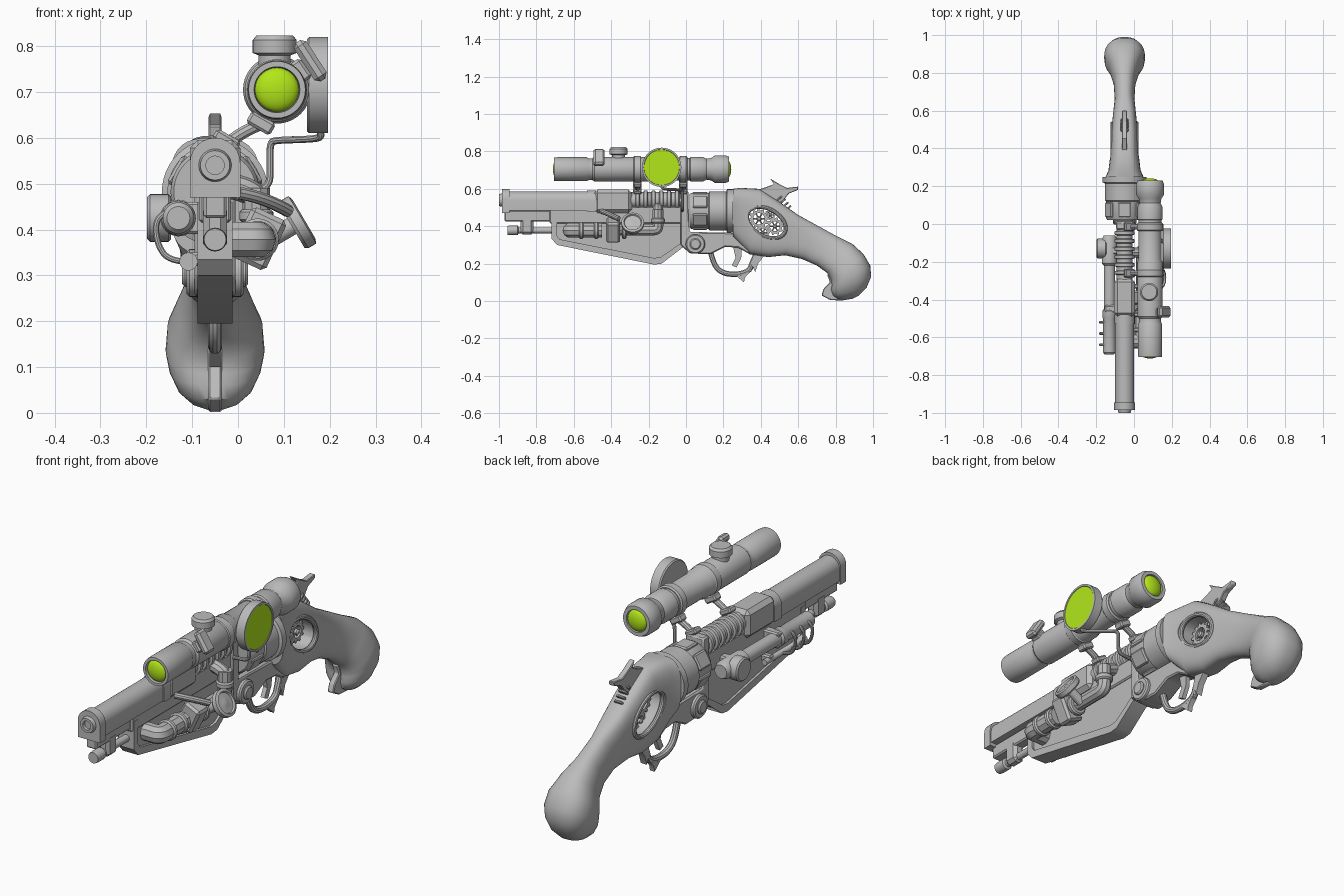
import bpy, bmesh
from math import sin, cos, pi, radians, copysign
from mathutils import Vector, Matrix

if "Cube" in bpy.data.objects:
    bpy.data.objects.remove(bpy.data.objects["Cube"])

C = -0.05          # centre plane of the gun body
made = []


def material(name, rgb):
    m = bpy.data.materials.new(name)
    m.use_nodes = True
    m.diffuse_color = (*rgb, 1)
    m.node_tree.nodes["Principled BSDF"].inputs["Base Color"].default_value = (*rgb, 1)
    return m


METAL = material("grey metal", (0.5, 0.5, 0.5))
GLASS = material("green glass", (0.45, 0.8, 0.01))


def add_object(name, mesh, mat=METAL):
    mesh.materials.clear()
    mesh.materials.append(mat)
    ob = bpy.data.objects.new(name, mesh)
    bpy.context.collection.objects.link(ob)
    made.append(ob)
    return ob


def finish(bm, name, mat=METAL):
    bmesh.ops.remove_doubles(bm, verts=bm.verts, dist=1e-5)
    bmesh.ops.recalc_face_normals(bm, faces=bm.faces)
    mesh = bpy.data.meshes.new(name)
    bm.to_mesh(mesh)
    bm.free()
    return add_object(name, mesh, mat)


def skin(name, rings, mat=METAL, caps=True, closed=False):
    """Join rings of points with quads."""
    bm = bmesh.new()
    loops = [[bm.verts.new(p) for p in ring] for ring in rings]
    pairs = list(zip(loops, loops[1:])) + ([(loops[-1], loops[0])] if closed else [])
    for a, b in pairs:
        for i in range(len(a)):
            j = (i + 1) % len(a)
            bm.faces.new((a[i], a[j], b[j], b[i]))
    if caps and not closed:
        bm.faces.new(loops[0])
        bm.faces.new(loops[-1])
    return finish(bm, name, mat)


def prism(name, outline, lo, hi, axis="x", bevel=0, mat=METAL):
    """Extrude a (y, z) outline along x, or an (x, z) outline along y."""
    bm = bmesh.new()
    place = (lambda d, p: (d, *p)) if axis == "x" else (lambda d, p: (p[0], d, p[1]))
    a, b = [[bm.verts.new(place(d, p)) for p in outline] for d in (lo, hi)]
    for i in range(len(a)):
        bm.faces.new((a[i - 1], a[i], b[i], b[i - 1]))
    bm.faces.new(a)
    bm.faces.new(b)
    if bevel:
        bmesh.ops.recalc_face_normals(bm, faces=bm.faces)
        bmesh.ops.bevel(bm, geom=bm.edges[:], offset=bevel, segments=1, affect="EDGES")
    return finish(bm, name, mat)


def lathe(name, origin, direction, profile, n=32, mat=METAL):
    """Turn (radius, distance) points around an axis."""
    q = Vector(direction).to_track_quat("Z", "Y")
    rings = [[Vector(origin) + q @ Vector((r * cos(2 * pi * i / n), r * sin(2 * pi * i / n), d))
              for i in range(n)] for r, d in profile]
    return skin(name, rings, mat, caps=profile[0][0] > 0)


def disc(name, origin, direction, r, half, n=32, mat=METAL, chamfer=0.006):
    c = min(chamfer, half * 0.5)
    return lathe(name, origin, direction,
                 [(0, -half), (r - c, -half), (r, c - half), (r, half - c), (r - c, half), (0, half)], n, mat)


def tube(name, points, r, cyclic=False, smooth=True):
    cu = bpy.data.curves.new(name, "CURVE")
    cu.dimensions = "3D"
    cu.bevel_depth, cu.bevel_resolution, cu.use_fill_caps = r, 3, True
    sp = cu.splines.new("NURBS" if smooth else "POLY")
    sp.points.add(len(points) - 1)
    for p, co in zip(sp.points, points):
        p.co = (*co, 1)
    sp.use_cyclic_u, sp.use_endpoint_u, sp.order_u, sp.resolution_u = cyclic, True, 3, 5
    tmp = bpy.data.objects.new(name + "_path", cu)
    mesh = bpy.data.meshes.new_from_object(tmp)
    bpy.data.objects.remove(tmp)
    mesh.name = name
    return add_object(name, mesh)


def box(name, centre, size, tilt=0, bevel=0.006):
    bm = bmesh.new()
    bmesh.ops.create_cube(bm, size=1, matrix=Matrix.Diagonal((*size, 1)))
    bmesh.ops.bevel(bm, geom=bm.edges[:], offset=bevel, segments=1, affect="EDGES")
    bm.transform(Matrix.Translation(centre) @ Matrix.Rotation(radians(tilt), 4, "Y"))
    return finish(bm, name)


def gear(name, y, z, r, teeth):
    n = teeth * 4
    def ring(x, inner):
        rad = [inner or r * (1 if i % 4 < 2 else 0.8) for i in range(n)]
        return [(x, y + rad[i] * cos(2 * pi * i / n), z + rad[i] * sin(2 * pi * i / n)) for i in range(n)]
    lo, hi = C - 0.012, C + 0.012
    skin(name, [ring(lo, 0), ring(hi, 0), ring(hi, r * 0.55), ring(lo, r * 0.55)], closed=True)
    disc(name + "_hub", (C, y, z), (1, 0, 0), r * 0.25, 0.02, 12)
    for k in range(3):
        a = k * pi / 3
        dy, dz = r * 0.7 * cos(a), r * 0.7 * sin(a)
        tube(name + "_spoke", [(C, y - dy, z - dz), (C, y + dy, z + dz)], 0.004, smooth=False)


# Grip: each section is top y, top z, bottom y, bottom z, half width
sections = [(.25, .60, .25, .345, .10), (.29, .605, .28, .31, .085), (.39, .60, .34, .25, .075),
            (.50, .53, .44, .235, .072), (.60, .46, .53, .245, .062), (.70, .405, .62, .225, .052),
            (.80, .35, .70, .19, .058), (.89, .305, .755, .15, .08), (.95, .25, .775, .115, .104),
            (.985, .19, .78, .085, .108), (.99, .13, .775, .06, .10), (.965, .07, .785, .03, .08),
            (.925, .03, .81, .012, .05), (.89, .012, .84, .004, .015)]
rings = []
for k, (ty, tz, by, bz, w) in enumerate(sections):
    e = 0.62 if k < 5 else 0.85
    f = lambda v: copysign(abs(v) ** e, v)
    angles = [2 * pi * i / 40 for i in range(40)]
    rings.append([(C + w * f(cos(a)), (ty + by) / 2 + (ty - by) / 2 * f(sin(a)),
                   (tz + bz) / 2 + (tz - bz) / 2 * f(sin(a))) for a in angles])
grip = skin("grip", rings)

# Tilted oval window cut through the grip
t = radians(-30)
oval = [(.43 + .112 * cos(a) * cos(t) - .072 * sin(a) * sin(t),
         .42 + .112 * cos(a) * sin(t) + .072 * sin(a) * cos(t)) for a in [2 * pi * i / 32 for i in range(32)]]
cutter = prism("window_cutter", oval, -.3, .2)
cutter.hide_render = True
cut = grip.modifiers.new("window", "BOOLEAN")
cut.object, cut.solver = cutter, "EXACT"
bpy.context.view_layer.update()
grip.data = bpy.data.meshes.new_from_object(grip.evaluated_get(bpy.context.evaluated_depsgraph_get()))
grip.modifiers.clear()
made.remove(cutter)
bpy.data.objects.remove(cutter)
for s in (-1, 1):
    tube("window_rim", [(C + s * .064, y, z) for y, z in oval], .011, cyclic=True)
for y, z, r, teeth in [(.39, .44, .055, 12), (.475, .40, .048, 10), (.41, .365, .04, 8), (.45, .46, .03, 8)]:
    gear("gear", y, z, r, teeth)

# Pommel spur, hammer and its spring
prism("pommel_spur", [(.80, .17), (.755, .14), (.77, .10), (.735, .065), (.725, .03), (.77, .006), (.84, .002),
                      (.87, .05)], C - .015, C + .015, bevel=.004)
prism("hammer", [(.37, .59), (.43, .61), (.47, .625), (.45, .655), (.50, .625), (.54, .605), (.60, .612),
                 (.60, .595), (.55, .575), (.515, .53), (.49, .50), (.42, .54)], C - .014, C + .014, bevel=.003)
for i in range(4):
    disc("hammer_spring", (C, .50 + i * .015, .55 - i * .018), (0, .6, -.7), .022, .005, 16)

# Trigger and its guard
guard = [(.13, .27), (.145, .20), (.19, .15), (.27, .14), (.34, .16), (.355, .21), (.38, .26)]
tube("trigger_guard", [(C, y, z) for y, z in guard], .015)
prism("guard_spur", [(.25, .15), (.31, .10), (.315, .125), (.35, .165)], C - .012, C + .012)
prism("guard_rear_spur", [(.36, .25), (.35, .2), (.37, .155), (.385, .2), (.42, .245)], C - .015, C + .015)
prism("trigger", [(.25, .30), (.265, .23), (.245, .19), (.27, .18), (.295, .23), (.30, .30)], C - .01, C + .01)

# Lower frame, hinge and standing plate
prism("lower_frame", [(-.03, .59), (.012, .59), (.018, .37), (.25, .365), (.34, .32), (.34, .25), (.28, .285),
                      (.21, .29), (.13, .25), (.02, .255), (-.03, .30)], C - .045, C + .045, bevel=.006)
disc("hinge", (C, .05, .305), (1, 0, 0), .052, .062)
disc("hinge_pin", (C, .05, .305), (1, 0, 0), .03, .072)

# Revolving drum with raised panels
lathe("drum", (C, 0, .482), (0, 1, 0), [(0, .02), (.09, .02), (.097, .03), (.097, .12), (.104, .125), (.104, .215),
                                       (.116, .22), (.116, .25), (0, .25)], 48)
for k in range(6):
    a = k * pi / 3
    box("drum_panel", (C + .092 * sin(a), .075, .482 + .092 * cos(a)), (.07, .08, .02), k * 60)

# Barrel with arched section, muzzle and breech
def arch(w, low, high):
    return [(C - w, low), (C + w, low)] + [(C + w * cos(a), high - w + w * sin(a))
                                           for a in [pi * i / 12 for i in range(13)]]

prism("barrel", arch(.05, .485, .587), -.97, -.47, "y")
prism("muzzle_band", arch(.055, .47, .6), -.985, -.945, "y")
prism("barrel_collar", arch(.054, .48, .592), -.53, -.48, "y")
lathe("muzzle_ring", (C, 0, .54), (0, 1, 0), [(0, -.96), (.02, -.96), (.02, -1), (.032, -1), (.037, -.98), (0, -.98)])
box("breech_block", (C, -.39, .533), (.11, .20, .125), bevel=.018)
ribs = [(0, -.3), (.042, -.3)]
for i in range(6):
    y = -.27 + i * .042
    ribs += [(.042, y), (.052, y + .004), (.052, y + .02), (.042, y + .024)]
lathe("ribbed_chamber", (C, 0, .54), (0, 1, 0), ribs + [(.042, -.02), (0, -.02)])
box("under_rail", (C, -.83, .455), (.05, .28, .06))
box("receiver_core", (C, -.37, .46), (.07, .72, .09))

# Cleaning rod under the barrel
lathe("front_rod", (C, 0, .378), (0, 1, 0), [(0, -.955), (.024, -.955), (.026, -.94), (.026, -.90), (.016, -.895),
                                            (.016, -.7), (0, -.7)], 20)
box("rod_bracket", (C, -.85, .405), (.052, .07, .10), bevel=.014)

# Fore stock with thick lower rim
lower = [(-.72, .46), (-.72, .335), (-.69, .30), (-.17, .195), (-.13, .20), (0, .30)]
prism("fore_stock", lower + [(0, .46)], C - .027, C + .027)
inner = [(-.02, .315), (-.135, .235), (-.17, .23), (-.675, .33), (-.69, .35), (-.69, .46)]
prism("fore_stock_rim", lower + inner, C - .038, C + .038)

# Steam pipes and valve on the left flank
tube("front_pipe", [(C, -.62, .378), (.02, -.62, .378), (.043, -.62, .378), (.043, -.58, .378), (.043, -.45, .378)], .04)
for y in (-.56, -.48, -.33):
    disc("pipe_band", (.043, y, .378), (0, 1, 0), .046, .012)
box("valve_box", (.045, -.39, .38), (.085, .075, .12), 25, .01)
tube("rear_pipe", [(.04, -.36, .38), (.04, -.2, .38), (.04, -.15, .38), (.04, -.15, .42), (.04, -.15, .49)], .03)
tube("upper_pipe", [(.04, -.15, .46), (.04, -.15, .49), (C, -.15, .50)], .028)
disc("pipe_collar", (.04, -.15, .43), (0, 0, 1), .037, .014)
lathe("valve_wheel", (.13, -.285, .415), (.85, 0, .5), [(0, -.09), (.02, -.09), (.02, -.015), (.055, -.015), (.06, -.008),
                                                      (.06, .012), (.048, .016), (.044, .008), (.015, .008), (0, .014)])
tube("valve_link", [(0, -.45, .48), (.06, -.42, .47), (.11, -.36, .44)], .014)

# Pressure canister and wire hoops on the right flank
lathe("canister", (-.13, 0, .425), (0, 1, 0), [(0, -.69), (.025, -.69), (.034, -.68), (.034, -.5), (.038, -.49),
                                              (.038, -.46), (.03, -.45), (.03, -.22), (.04, -.21), (.04, -.08), (.03, -.06), (0, -.06)])
disc("canister_cap", (-.172, -.13, .425), (1, 0, 0), .052, .026)
disc("canister_knob", (-.18, -.13, .425), (1, 0, 0), .034, .018)
for y in (-.45, -.14):
    box("canister_clamp", (-.105, y, .425), (.10, .04, .07))
lathe("lower_rod", (-.108, 0, .33), (0, 1, 0), [(0, -.68), (.02, -.68), (.02, -.66), (.013, -.65), (.013, -.4), (0, -.4)], 16)
box("rod_mount", (-.09, -.44, .335), (.06, .03, .03))
for y in (-.64, -.58, -.52):
    tube("wire_hoop", [(-.15, y, .44), (-.18, y, .43), (-.178, y, .37), (-.15, y, .33), (-.108, y, .33)], .007)

# Telescopic sight
S, H = .085, .705
lathe("scope_tube", (S, 0, H), (0, 1, 0), [(0, -.685), (.048, -.685), (.05, -.705), (.062, -.705), (.064, -.69), (.064, -.53),
                                          (.058, -.52), (.058, -.5), (.066, -.49), (.066, -.2), (.06, -.19), (.06, .02),
                                          (.066, .025), (.066, .09), (.056, .11), (.06, .135), (.074, .155),
                                          (.074, .21), (.066, .23), (.05, .23), (.048, .215), (0, .215)], 40)
for y, s in ((-.69, -1), (.22, 1)):
    lathe("lens", (S, y, H), (0, s, 0), [(.048 * cos(a), .022 * sin(a)) for a in [pi * i / 16 for i in range(9)]], mat=GLASS)
lathe("scope_turret", (S - .005, -.36, H), (0, 0, 1), [(0, 0), (.035, 0), (.035, .075), (.048, .08), (.048, .108), (.04, .118), (0, .118)])
box("side_knob_base", (.128, -.47, .74), (.05, .05, .05), -35)
box("side_knob", (.158, -.465, .768), (.032, .06, .10), -33, .01)
for y in (-.26, -.015):
    disc("scope_ring", (S, y, H), (0, 1, 0), .07, .022)
    box("scope_foot", (.05, y, .632), (.06, .045, .03), 30)
    tube("scope_arm", [(-.03, y, .58), (0, y, .61), (.05, y, .63)], .014)
    box("arm_base", (-.025, y, .595), (.06, .045, .025), 30)

# Side reflector on a bent wire
lathe("reflector", (.15, -.13, .715), (1, 0, 0), [(0, 0), (.10, 0), (.105, .005), (.105, .046), (.096, .046), (.094, .04), (0, .04)], 48)
disc("reflector_glass", (.1905, -.13, .715), (1, 0, 0), .0945, .004, 48, GLASS, 0)
tube("reflector_wire", [(.175, -.13, .62), (.185, -.13, .605), (.17, -.11, .597), (.085, -.03, .595), (.07, -.02, .59),
                        (.07, -.02, .55), (.07, -.02, .49), (.02, -.02, .485), (C, -.02, .48)], .008)

# Smooth the rounded parts, keep crisp edges
bpy.ops.object.select_all(action="DESELECT")
for ob in made:
    ob.select_set(True)
bpy.context.view_layer.objects.active = grip
bpy.ops.object.shade_smooth_by_angle(angle=radians(35))
